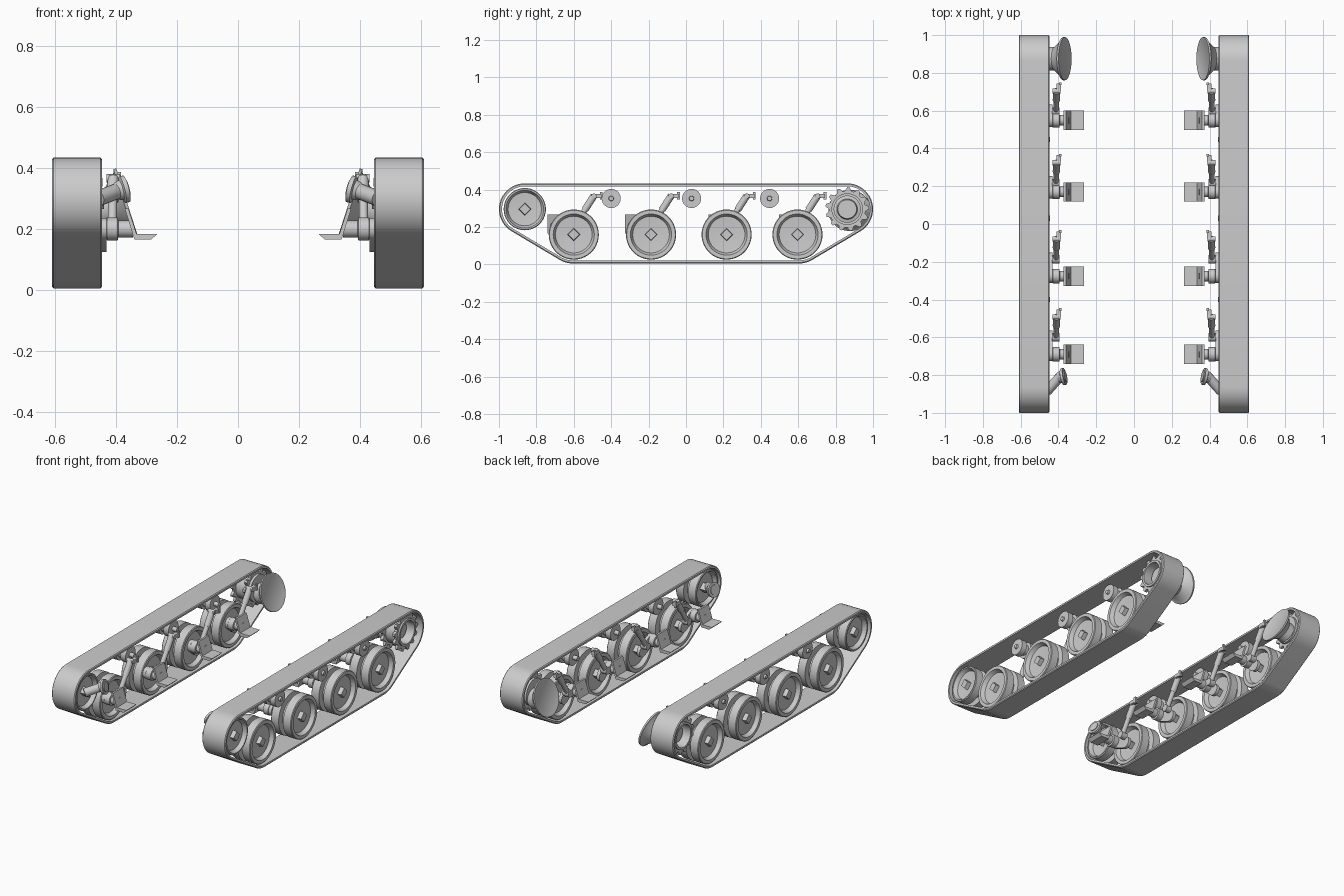
import bpy, bmesh
from math import sin, cos, pi, atan2, hypot
from mathutils import Vector, Matrix

cube = bpy.data.objects.get("Cube")
if cube:
    bpy.data.objects.remove(cube, do_unlink=True)

GREY = (0.6, 0.6, 0.6, 1)
metal = bpy.data.materials.new("plain grey")
metal.use_nodes = True
metal.diffuse_color = GREY
metal.node_tree.nodes["Principled BSDF"].inputs["Base Color"].default_value = GREY


def finish(name, bm, bevel=0):
    """Turn a bmesh of the left side into a mirrored, shaded object."""
    bmesh.ops.recalc_face_normals(bm, faces=bm.faces)
    mesh = bpy.data.meshes.new(name)
    bm.to_mesh(mesh)
    bm.free()
    mesh.materials.append(metal)
    obj = bpy.data.objects.new(name, mesh)
    bpy.context.collection.objects.link(obj)
    bpy.ops.object.select_all(action='DESELECT')
    obj.select_set(True)
    bpy.context.view_layer.objects.active = obj
    bpy.ops.object.shade_smooth_by_angle(angle=0.6)
    if bevel:
        mod = obj.modifiers.new("Bevel", 'BEVEL')
        mod.width, mod.segments, mod.limit_method = bevel, 1, 'ANGLE'
        mod.angle_limit = 0.8
    obj.modifiers.new("Mirror", 'MIRROR').use_mirror_merge = False
    return obj


def lathe(bm, origin, axis, profile, segments=40, closed=False):
    """Revolve (distance, radius) pairs around an axis from origin."""
    axis = Vector(axis).normalized()
    up = Vector((0, 0, 1))
    u = (up - axis * up.dot(axis)).normalized()
    v = axis.cross(u)
    rings = []
    for d, r in profile:
        ring = []
        for i in range(segments):
            a = 2 * pi * i / segments
            ring.append(bm.verts.new(Vector(origin) + axis * d + (u * cos(a) + v * sin(a)) * r))
        rings.append(ring)
    pairs = list(zip(rings, rings[1:]))
    if closed:
        pairs.append((rings[-1], rings[0]))
    else:
        bm.faces.new(rings[0])
        bm.faces.new(rings[-1])
    for p, q in pairs:
        for i in range(segments):
            j = (i + 1) % segments
            bm.faces.new((p[i], p[j], q[j], q[i]))


def tube(bm, a, b, r1, r2=None, segments=20):
    axis = Vector(b) - Vector(a)
    lathe(bm, a, axis, [(0, r1), (axis.length, r2 or r1)], segments)


def box(bm, centre, size):
    bmesh.ops.create_cube(bm, size=1, matrix=Matrix.Translation(centre) @ Matrix.Diagonal((*size, 1)))


def prism(bm, points, offset):
    """Extrude a closed loop of 3D points."""
    face = bm.faces.new([bm.verts.new(p) for p in points])
    out = bmesh.ops.extrude_face_region(bm, geom=[face])["geom"]
    bmesh.ops.translate(bm, vec=offset, verts=[g for g in out if isinstance(g, bmesh.types.BMVert)])


X = (1, 0, 0)
WHEELS = [(-0.60, -0.69), (-0.187, -0.276), (0.217, 0.17), (0.596, 0.549)]
END_Y, END_Z, WHEEL_Z, PIVOT_Z = 0.862, 0.296, 0.16, 0.2

# Track belt: a loop wrapped round the end wheels and outer road wheels
corner = atan2(0.136, 0.265)


def loop(inset):
    pts = []
    for cy, cz, r, a0, a1, n in (
            (END_Y, END_Z, 0.138, -pi / 2 + pi / 2 - 1.1, pi / 2, 18),
            (-END_Y, END_Z, 0.138, pi / 2, pi + 1.1, 18),
            (-0.60, WHEEL_Z, 0.155, 1.5 * pi - corner, 1.5 * pi, 7),
            (0.60, WHEEL_Z, 0.155, 1.5 * pi, 1.5 * pi + corner, 7)):
        for i in range(n + 1):
            a = a0 + (a1 - a0) * i / n
            pts.append((cy + cos(a) * (r - inset), cz + sin(a) * (r - inset)))
    return pts


bm = bmesh.new()
rings = [[bm.verts.new((x, y, z)) for y, z in loop(inset)]
         for x, inset in ((0.447, 0.005), (0.452, 0), (0.605, 0), (0.61, 0.005), (0.61, 0.016), (0.447, 0.016))]
for p, q in zip(rings, rings[1:] + rings[:1]):
    for i in range(len(p)):
        j = (i + 1) % len(p)
        bm.faces.new((p[i], p[j], q[j], q[i]))
finish("track_belt", bm)


def twin_wheel(name, y, z, r, rim):
    """Two dished discs joined by a narrow drum, with a square hub nut."""
    bm = bmesh.new()
    inner = r - rim
    lathe(bm, (0.455, y, z), X, [
        (0.03, 0.034), (0.025, inner - 0.012), (0, inner), (0, r - 0.004), (0.004, r), (0.055, r),
        (0.058, r - 0.035), (0.084, r - 0.035), (0.087, r), (0.138, r), (0.142, r - 0.004),
        (0.142, inner), (0.117, inner - 0.012), (0.112, 0.034)], 44)
    lathe(bm, (0.44, y, z), X, [(0, 0.03), (0.132, 0.03), (0.132, 0.034), (0.155, 0.03)], 4)
    finish(name, bm)


for i, (y, pivot_y) in enumerate(WHEELS, 1):
    twin_wheel(f"road_wheel_{i}", y, WHEEL_Z, 0.134, 0.024)

    # Swing arm from pivot to wheel axle
    bm = bmesh.new()
    d = Vector((0, y - pivot_y, WHEEL_Z - PIVOT_Z))
    a = atan2(d.z, d.y)
    pts = []
    for c, start in (((pivot_y, PIVOT_Z), a + pi / 2), ((y, WHEEL_Z), a - pi / 2)):
        for k in range(9):
            t = start + pi * k / 8
            pts.append((0.432, c[0] + 0.036 * cos(t), c[1] + 0.036 * sin(t)))
    prism(bm, pts, (0.02, 0, 0))
    finish(f"swing_arm_{i}", bm)

    # Pivot shaft with collar
    bm = bmesh.new()
    lathe(bm, (0.345, pivot_y, PIVOT_Z), X, [
        (0, 0.028), (0.048, 0.028), (0.05, 0.038), (0.085, 0.038), (0.087, 0.03), (0.1, 0.03)], 24)
    finish(f"pivot_shaft_{i}", bm)

    # Slanted hull bracket with lower flange
    bm = bmesh.new()
    section = [(0.372, 0.268), (0.34, 0.165), (0.285, 0.165), (0.265, 0.184), (0.333, 0.184), (0.36, 0.268)]
    prism(bm, [(x, pivot_y - 0.051, z) for x, z in section], (0, 0.102, 0))
    finish(f"hull_bracket_{i}", bm)

    # Shock absorber leaning back, with its upper mount
    bm = bmesh.new()
    low, high = Vector((0.413, y, 0.2)), Vector((0.41, y + 0.108, 0.368))
    mid = low.lerp(high, 0.55)
    tube(bm, low, mid, 0.015)
    tube(bm, mid, high, 0.019)
    tube(bm, (0.395, y, 0.2), (0.435, y, 0.2), 0.022)
    tube(bm, (0.388, y + 0.108, 0.366), (0.432, y + 0.108, 0.366), 0.014)
    box(bm, (0.398, y + 0.128, 0.366), (0.024, 0.04, 0.022))
    box(bm, (0.39, y + 0.147, 0.368), (0.012, 0.014, 0.04))
    finish(f"shock_absorber_{i}", bm)

# Front idler and its angled crank
twin_wheel("idler_wheel", -END_Y, END_Z, 0.113, 0.012)
bm = bmesh.new()
a, b = Vector((0.46, -0.885, 0.3)), Vector((0.395, -0.812, 0.325))
tube(bm, a, b, 0.026)
lathe(bm, b, (-1, 0.2, 0.25), [(-0.01, 0.026), (0.012, 0.034), (0.016, 0.045), (0.03, 0.045), (0.03, 0.03), (0.035, 0.03)], 24)
finish("idler_crank", bm)

# Return rollers on short axles
for i, y in enumerate((-0.4, 0.03, 0.447), 1):
    bm = bmesh.new()
    lathe(bm, (0.475, y, 0.353), X, [
        (-0.03, 0.014), (0, 0.014), (0, 0.051), (0.035, 0.051), (0.037, 0.034),
        (0.063, 0.034), (0.065, 0.051), (0.1, 0.051), (0.1, 0.014), (0.112, 0.012)], 28)
    finish(f"return_roller_{i}", bm)

# Rear drive sprocket: two toothed rings on a hollow drum
bm = bmesh.new()
TEETH = 13
for x in (0.475, 0.56):
    outer, inner = [], []
    for i in range(TEETH * 4):
        a = 2 * pi * i / (TEETH * 4)
        r = 0.117 if i % 4 < 2 else 0.098
        for ring, rad in ((outer, r), (inner, 0.072)):
            ring.append([bm.verts.new((x + dx, END_Y + rad * cos(a), END_Z + rad * sin(a))) for dx in (0, 0.018)])
    for i in range(len(outer)):
        o, p, m, n = outer[i - 1], outer[i], inner[i - 1], inner[i]
        for quad in ((o[0], p[0], p[1], o[1]), (m[0], n[0], n[1], m[1]),
                     (o[0], p[0], n[0], m[0]), (o[1], p[1], n[1], m[1])):
            bm.faces.new(quad)
lathe(bm, (0.46, END_Y, END_Z), X, [(0, 0.084), (0.128, 0.084), (0.128, 0.07), (0, 0.07)], 40, True)
lathe(bm, (0.46, END_Y, END_Z), X, [(0, 0.075), (0.06, 0.075), (0.065, 0.055), (0.085, 0.05)], 32)
finish("drive_sprocket", bm)

# Tilted final drive flange with a flaring housing
bm = bmesh.new()
lathe(bm, (0.367, 0.875, 0.29), (-0.22, 0, 0.07), [
    (-0.095, 0.062), (-0.055, 0.062), (-0.012, 0.102), (-0.008, 0.114), (0.002, 0.114), (0.002, 0.104), (0, 0.1)], 44)
finish("final_drive", bm)
